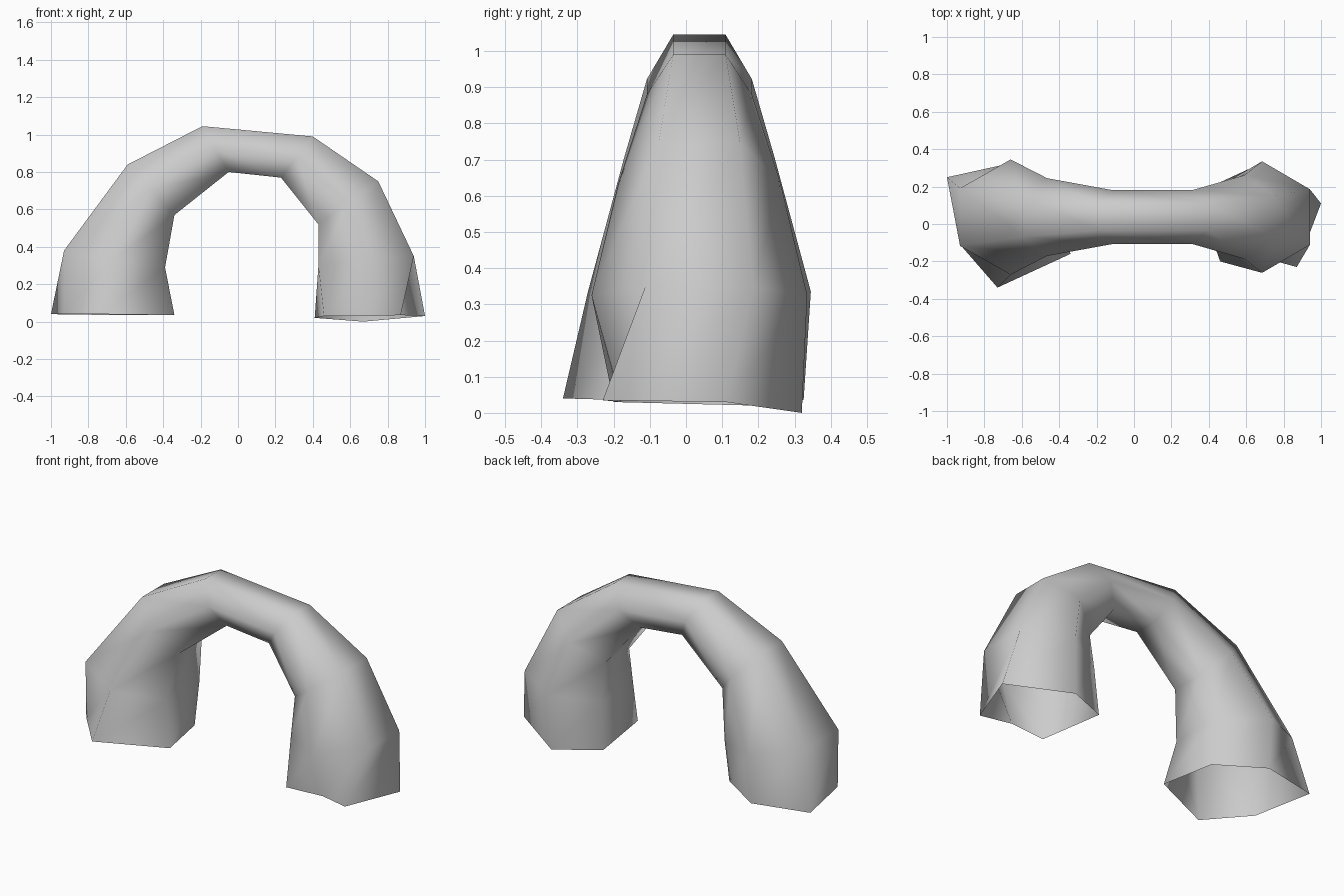
import bpy
import bmesh
from mathutils import Vector

cube = bpy.data.objects.get("Cube")
if cube:
    bpy.data.objects.remove(cube, do_unlink=True)

# Single stone-grey material
COLOUR = (0.6, 0.6, 0.6, 1.0)
grey = bpy.data.materials.new("light_grey")
grey.use_nodes = True
grey.diffuse_color = COLOUR
grey.node_tree.nodes["Principled BSDF"].inputs["Base Color"].default_value = COLOUR

MID_Y = 0.037


def hexagon(outer, inner, half_depth):
    """Six-sided section between an outer and an inner (x, z) point."""
    a, b = Vector((outer[0], MID_Y, outer[1])), Vector((inner[0], MID_Y, inner[1]))
    back = Vector((0, half_depth, 0))
    mid = (a + b) / 2
    return [a - back / 2, mid - back, b - back / 2,
            b + back / 2, mid + back, a + back / 2]


# Uneven open foot at each end, then regular sections over the arch
left_foot = [(-0.93, -0.11, 0.04), (-0.73, -0.34, 0.04), (-0.34, -0.16, 0.035),
             (-0.40, 0.16, 0.035), (-0.66, 0.325, 0.035), (-1.0, 0.25, 0.04)]
right_foot = [(0.87, -0.23, 0.035), (0.69, -0.18, 0.03), (0.46, -0.20, 0.03),
              (0.41, 0.20, 0.02), (0.67, 0.32, 0.0), (1.0, 0.11, 0.03)]
sections = [
    ((-0.93, 0.38), (-0.39, 0.29), 0.308),
    ((-0.59, 0.84), (-0.34, 0.57), 0.208),
    ((-0.19, 1.045), (-0.05, 0.80), 0.145),
    ((0.40, 0.99), (0.23, 0.77), 0.145),
    ((0.75, 0.75), (0.43, 0.52), 0.224),
    ((0.94, 0.35), (0.43, 0.30), 0.298),
]
rings = [left_foot] + [hexagon(*s) for s in sections] + [right_foot]

# Arch tube bridged ring by ring
bm = bmesh.new()
loops = [[bm.verts.new(p) for p in ring] for ring in rings]
for first, second in zip(loops, loops[1:]):
    for i in range(6):
        j = (i + 1) % 6
        bm.faces.new((first[i], first[j], second[j], second[i]))
for face in bm.faces:
    face.smooth = True
bmesh.ops.recalc_face_normals(bm, faces=bm.faces)

# Open tube: turn the faces outward if the crown faces inward
crown = max(bm.faces, key=lambda f: f.calc_center_median().z)
if crown.normal.z < 0:
    bmesh.ops.reverse_faces(bm, faces=bm.faces)

mesh = bpy.data.meshes.new("rock_arch")
bm.to_mesh(mesh)
bm.free()
mesh.materials.append(grey)
arch = bpy.data.objects.new("rock_arch", mesh)
bpy.context.scene.collection.objects.link(arch)
